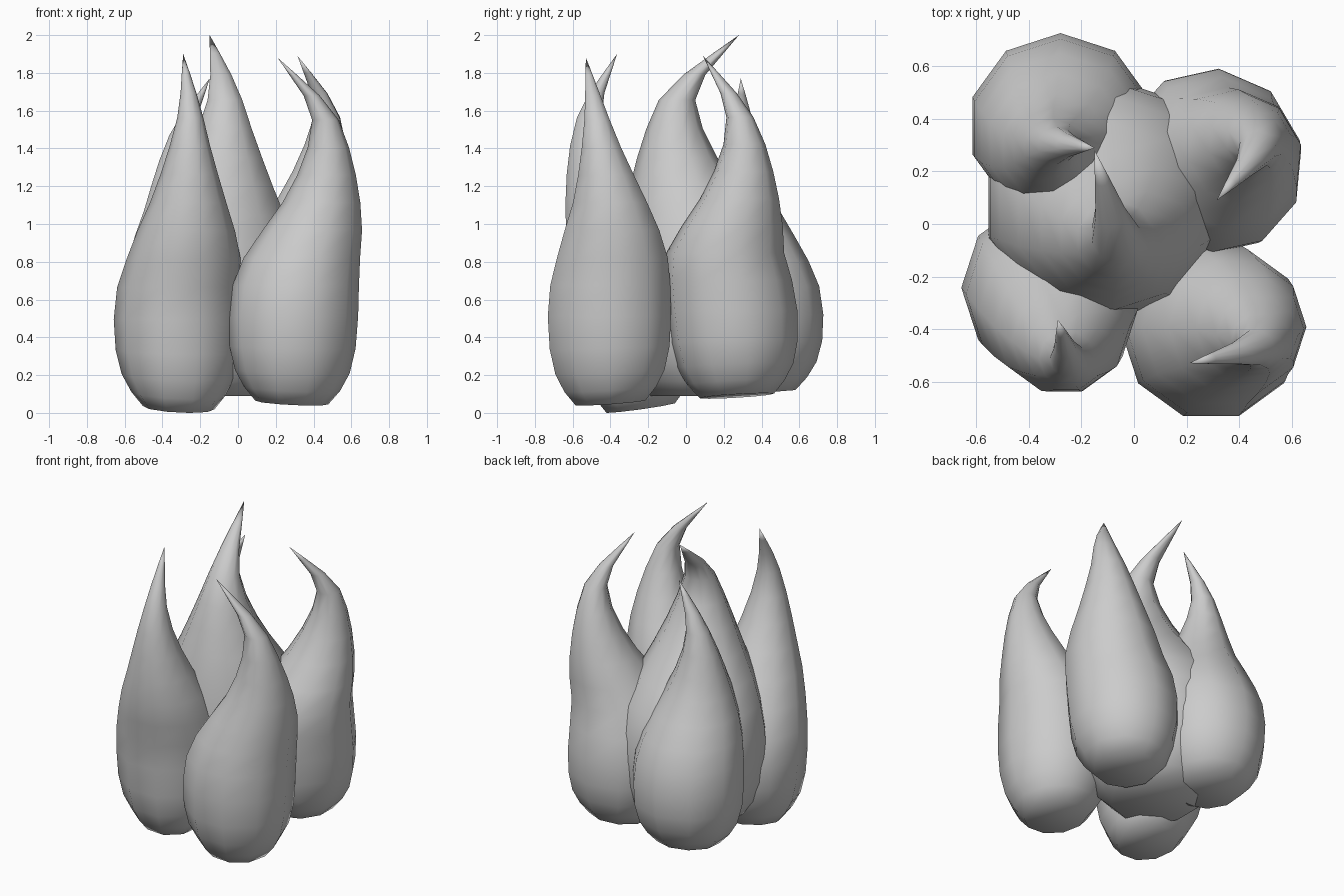
import bpy
import bmesh
import math
from mathutils import Vector

# Remove the default cube
default_cube = bpy.data.objects.get("Cube")
if default_cube:
    bpy.data.objects.remove(default_cube, do_unlink=True)

# Single grey material
grey = bpy.data.materials.new("plain_grey")
grey.use_nodes = True
grey.diffuse_color = (0.6, 0.6, 0.6, 1)
grey.node_tree.nodes["Principled BSDF"].inputs["Base Color"].default_value = grey.diffuse_color

SIDES = 10
# Teardrop outline: fraction of height, radius
PROFILE = [(0, .19), (.04, .25), (.09, .298), (.16, .327), (.25, .336), (.34, .328),
           (.42, .302), (.5, .258), (.58, .202), (.66, .152), (.74, .107),
           (.82, .069), (.89, .042), (.95, .02)]
# Height fractions at which every flame's centreline is given
STATIONS = [0, .3, .41, .57, .73, .85, 1]


def centre_at(path, t):
    """Smooth interpolation of the centreline at height fraction t."""
    last = len(STATIONS) - 1
    i = max(k for k in range(last) if STATIONS[k] <= t)

    def slope(k):
        a, b = max(k - 1, 0), min(k + 1, last)
        return (Vector(path[b]) - Vector(path[a])) / (STATIONS[b] - STATIONS[a])

    span = STATIONS[i + 1] - STATIONS[i]
    u = (t - STATIONS[i]) / span
    ease = u * u * (3 - 2 * u)
    start, end = Vector(path[i]), Vector(path[i + 1])
    bend = slope(i) * (u * (1 - u) ** 2) - slope(i + 1) * (u * u * (1 - u))
    return start.lerp(end, ease) + bend * span


def make_flame(name, bottom, top, width, turn, base_tilt, path):
    """Skin a curling teardrop around its centreline, its base slightly tilted."""
    bm = bmesh.new()
    rings = []
    for t, radius in PROFILE:
        centre = centre_at(path, t)
        z = bottom + (top - bottom) * t
        tilt = Vector(base_tilt) * max(0, 1 - 4 * t)
        ring = []
        for k in range(SIDES):
            angle = math.tau * (k + turn) / SIDES
            arm = Vector((math.cos(angle), math.sin(angle))) * (width * radius)
            ring.append(bm.verts.new((*(centre + arm), z + arm.dot(tilt))))
        rings.append(ring)

    # Walls, flat base and pointed tip
    for low, high in zip(rings, rings[1:]):
        for k in range(SIDES):
            n = (k + 1) % SIDES
            bm.faces.new((low[k], low[n], high[n], high[k]))
    bm.faces.new(reversed(rings[0]))
    tip = bm.verts.new((*path[-1], top))
    for k in range(SIDES):
        bm.faces.new((rings[-1][k], rings[-1][(k + 1) % SIDES], tip))

    for face in bm.faces:
        face.smooth = True
    mesh = bpy.data.meshes.new(name)
    bm.to_mesh(mesh)
    bm.free()
    mesh.materials.append(grey)
    flame = bpy.data.objects.new(name, mesh)
    bpy.context.collection.objects.link(flame)
    return flame


# Four outer flames
make_flame("front_right_flame", .028, 1.9, 1, 0, (-.05, .14),
           [(-.315, -.24), (-.32, -.25), (-.29, -.32), (-.265, -.44),
            (-.255, -.51), (-.255, -.5), (-.29, -.365)])
make_flame("front_left_flame", .055, 1.88, 1.02, 0, (-.05, .07),
           [(.285, -.4), (.298, -.405), (.333, -.39), (.437, -.4),
            (.478, -.445), (.44, -.48), (.21, -.53)])
make_flame("back_left_flame", .09, 1.89, 1.04, .35, (.05, .06),
           [(.295, .27), (.293, .235), (.325, .205), (.41, .28),
            (.46, .31), (.46, .265), (.315, .09)])
make_flame("back_right_flame", .105, 1.77, 1.05, .5, (0, .08),
           [(-.28, .38), (-.28, .37), (-.28, .335), (-.295, .285),
            (-.31, .29), (-.28, .3), (-.15, .29)])

# Larger flame in the middle
make_flame("centre_flame", .09, 2, 1.4, .5, (0, 0),
           [(-.09, .08), (-.11, .09), (-.11, .075), (-.085, -.01),
            (-.07, -.06), (-.075, -.02), (-.15, .28)])
